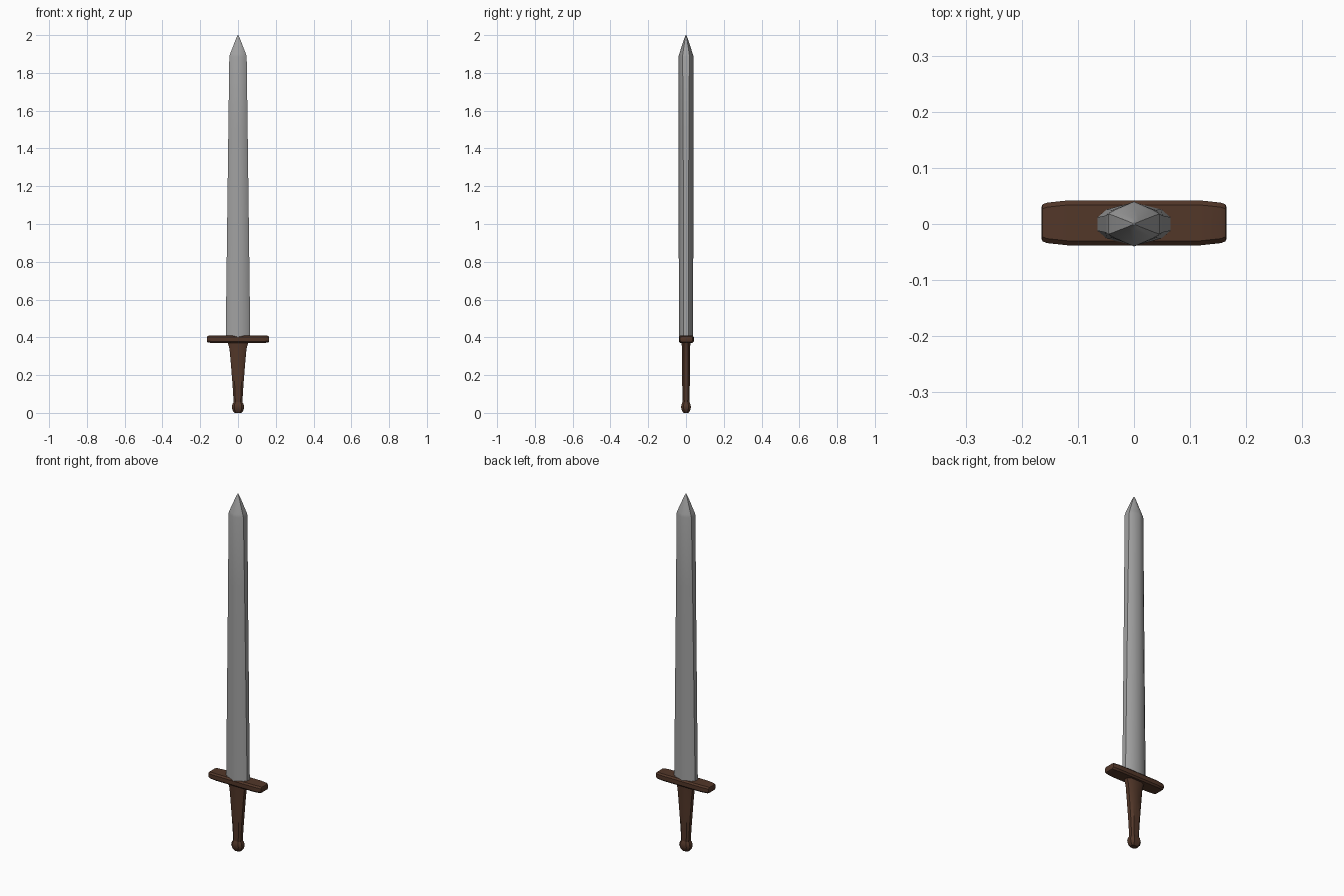
import bpy, bmesh, math

if "Cube" in bpy.data.objects:
    bpy.data.objects.remove(bpy.data.objects["Cube"])


def material(name, rgb):
    m = bpy.data.materials.new(name)
    m.diffuse_color = (*rgb, 1)
    m.use_nodes = True
    m.node_tree.nodes["Principled BSDF"].inputs["Base Color"].default_value = m.diffuse_color
    return m


STEEL = material("steel grey", (0.36, 0.36, 0.36))
WOOD = material("dark brown", (0.085, 0.038, 0.022))


def loft(name, rings, mat, angle):
    """Skin a list of equal-length point rings and cap both ends."""
    bm = bmesh.new()
    vs = [[bm.verts.new(p) for p in r] for r in rings]
    n = len(vs[0])
    for a, b in zip(vs, vs[1:]):
        for i in range(n):
            j = (i + 1) % n
            bm.faces.new((a[i], a[j], b[j], b[i]))
    bm.faces.new(vs[0])
    bm.faces.new(vs[-1])
    bmesh.ops.remove_doubles(bm, verts=bm.verts, dist=1e-5)
    bmesh.ops.recalc_face_normals(bm, faces=bm.faces)
    me = bpy.data.meshes.new(name)
    bm.to_mesh(me)
    bm.free()
    me.materials.append(mat)
    ob = bpy.data.objects.new(name, me)
    bpy.context.collection.objects.link(ob)
    bpy.ops.object.select_all(action='DESELECT')
    ob.select_set(True)
    bpy.context.view_layer.objects.active = ob
    bpy.ops.object.shade_smooth_by_angle(angle=math.radians(angle))
    return ob


def mirrored(quarter):
    """Full outline from a quarter running from the +y axis to the +x side."""
    right = quarter + [(x, -y) for x, y in reversed(quarter)]
    return right + [(-x, y) for x, y in reversed(right[1:-1])]


# Blade: ridged cross-section, tapering to a short point
def blade_ring(z, w, t, shoulder, edge):
    pts = mirrored([(0, t), (w * 0.75, shoulder), (w, edge)])
    return [(x, y, z) for x, y in pts]


loft("blade", [
    blade_ring(0.395, 0.065, 0.038, 0.026, 0.012),
    blade_ring(1.50, 0.051, 0.039, 0.025, 0.015),
    blade_ring(1.885, 0.046, 0.040, 0.025, 0.018),
    blade_ring(1.90, 0.042, 0.036, 0.023, 0.017),
    blade_ring(1.98, 0.011, 0.010, 0.006, 0.005),
    blade_ring(2.0, 0.002, 0.002, 0.0012, 0.001),
], STEEL, 50)


# Crossguard: chamfered bar with tapering ends
def guard_ring(x, hy, hz, c=0.008):
    pts = mirrored([(0, hz), (hy - c, hz), (hy, hz - c)])
    return [(x, y + 0.002, z + 0.39) for y, z in pts]


half = [(0.118, 0.040, 0.0195), (0.155, 0.036, 0.0185), (0.163, 0.033, 0.015), (0.165, 0.028, 0.011)]
loft("crossguard",
     [guard_ring(-x, y, z) for x, y, z in reversed(half)] + [guard_ring(*h) for h in half],
     WOOD, 30)


# Grip: widens towards the guard, constant thickness
def grip_ring(z, w, t):
    pts = mirrored([(0, t), (w * 0.6, t), (w, t * 0.5)])
    return [(x, y, z) for x, y in pts]


loft("grip", [
    grip_ring(0.04, 0.022, 0.018),
    grip_ring(0.15, 0.029, 0.020),
    grip_ring(0.25, 0.037, 0.021),
    grip_ring(0.34, 0.045, 0.022),
    grip_ring(0.375, 0.055, 0.023),
], WOOD, 35)

# Pommel: small faceted knob
loft("pommel", [
    grip_ring(0.0, 0.018, 0.014),
    grip_ring(0.012, 0.028, 0.022),
    grip_ring(0.03, 0.033, 0.026),
    grip_ring(0.045, 0.030, 0.024),
    grip_ring(0.058, 0.022, 0.018),
], WOOD, 30)
